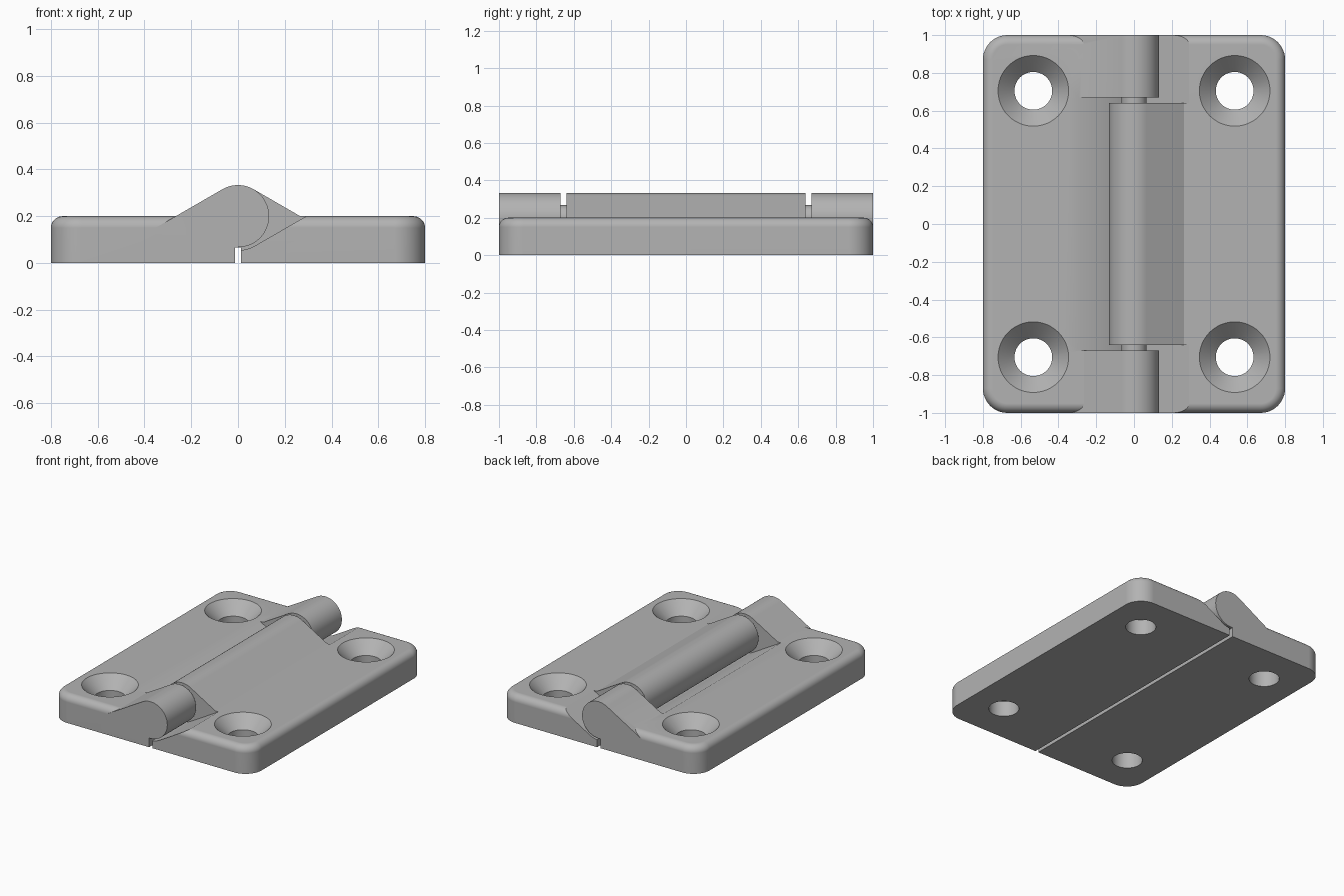
import bpy, bmesh
from math import sin, cos, pi, radians, tan

cube = bpy.data.objects.get("Cube")
if cube:
    bpy.data.objects.remove(cube, do_unlink=True)

GAP, WIDTH, THICK = 0.0125, 0.8, 0.2      # half slot, half width, leaf height
CORNER, FILLET = 0.13, 0.05
AXIS, BARREL, CLEAR = 0.2, 0.133, 0.146   # pin height, knuckle and clearance radius
SLOPE = tan(radians(30))

metal = bpy.data.materials.new("grey metal")
metal.use_nodes = True
colour = (0.45, 0.45, 0.45, 1)
metal.diffuse_color = colour
metal.node_tree.nodes["Principled BSDF"].inputs["Base Color"].default_value = colour


def loft(name, rings):
    """Closed solid through a stack of equal-length rings."""
    bm = bmesh.new()
    loops = [[bm.verts.new(p) for p in ring] for ring in rings]
    n = len(loops[0])
    for a, b in zip(loops, loops[1:]):
        for i in range(n):
            j = (i + 1) % n
            bm.faces.new((a[i], a[j], b[j], b[i]))
    bm.faces.new(loops[0])
    bm.faces.new(loops[-1])
    bmesh.ops.recalc_face_normals(bm, faces=bm.faces)
    mesh = bpy.data.meshes.new(name)
    bm.to_mesh(mesh)
    bm.free()
    ob = bpy.data.objects.new(name, mesh)
    bpy.context.collection.objects.link(ob)
    mesh.materials.append(metal)
    return ob


def prism(name, profile, side, y0, y1):
    return loft(name, [[(side * x, y, z) for x, z in profile] for y in (y0, y1)])


def arc(radius, start, end, steps):
    """Points around the pin axis, in the x-z plane."""
    angles = [radians(start + (end - start) * i / steps) for i in range(steps + 1)]
    return [(radius * cos(a), AXIS + radius * sin(a)) for a in angles]


def combine(target, tool, operation):
    mod = target.modifiers.new("cut", 'BOOLEAN')
    mod.object, mod.operation, mod.solver = tool, operation, 'EXACT'
    bpy.context.view_layer.objects.active = target
    bpy.ops.object.modifier_apply(modifier=mod.name)
    bpy.data.objects.remove(tool, do_unlink=True)


def finish(ob):
    bpy.ops.object.select_all(action='DESELECT')
    ob.select_set(True)
    bpy.context.view_layer.objects.active = ob
    bpy.ops.object.shade_smooth_by_angle(angle=radians(30))
    mod = ob.modifiers.new("even shading", 'WEIGHTED_NORMAL')
    mod.keep_sharp = True


def plate(name, side):
    """Leaf with rounded outer corners and a filleted top rim."""
    def ring(inset, z):
        pts = [(GAP, inset - 1)]
        for first, cy in ((-90, CORNER - 1), (0, 1 - CORNER)):
            for i in range(13):
                a = radians(first + 90 * i / 12)
                r = CORNER - inset
                pts.append((WIDTH - CORNER + r * cos(a), cy + r * sin(a)))
        pts.append((GAP, 1 - inset))
        return [(side * x, y, z) for x, y in pts]
    rings = [ring(0, 0)]
    for i in range(9):
        a = pi / 2 * i / 8
        rings.append(ring(FILLET * (1 - cos(a)), THICK - FILLET + FILLET * sin(a)))
    return loft(name, rings)


def screw_hole(x, y):
    """Through hole with a conical countersink."""
    steps = [(0.1, -0.1), (0.1, 0.113), (0.187, THICK), (0.287, THICK + 0.1)]
    return loft("hole_cutter", [[(x + r * cos(2 * pi * i / 48), y + r * sin(2 * pi * i / 48), z)
                                 for i in range(48)] for r, z in steps])


# Knuckle: barrel with a tangent ramp running down into the leaf
tangent = arc(BARREL, 120, -90, 36)
foot_x = tangent[0][0] - (tangent[0][1] - 0.15) / SLOPE
knuckle = [(-x, z) for x, z in ((foot_x, 0.15),)] + [(-x, z) for x, z in tangent]
knuckle += [(GAP, AXIS - BARREL), (GAP, 0.03), (-foot_x, 0.03)]

# Clearance: trough around the other leaf's barrel, sloping up to the leaf top
trough = arc(CLEAR, -90, -60, 8)
tx, tz = trough[-1]
trough += [(tx + (0.4 - tz) / SLOPE, 0.4), (-0.3, 0.4), (-0.3, AXIS - CLEAR)]


def leaf(name, side, length, clear_spans):
    ob = plate(name, side)
    combine(ob, prism("knuckle", knuckle, side, -length, length), 'UNION')
    for y0, y1 in clear_spans:
        combine(ob, prism("clearance_cutter", trough, side, y0, y1), 'DIFFERENCE')
    for y in (-0.705, 0.705):
        combine(ob, screw_hole(side * 0.533, y), 'DIFFERENCE')
    finish(ob)


# Right leaf carries the end knuckles, left leaf the middle one
leaf("right_leaf", -1, 1, [(-0.67, 0.67)])
leaf("left_leaf", 1, 0.8, [(-1.1, -0.64), (0.64, 1.1)])

# Pin seen in the gaps between knuckles
finish(prism("hinge_pin", arc(0.067, 0, 348.75, 31), 1, -0.75, 0.75))
